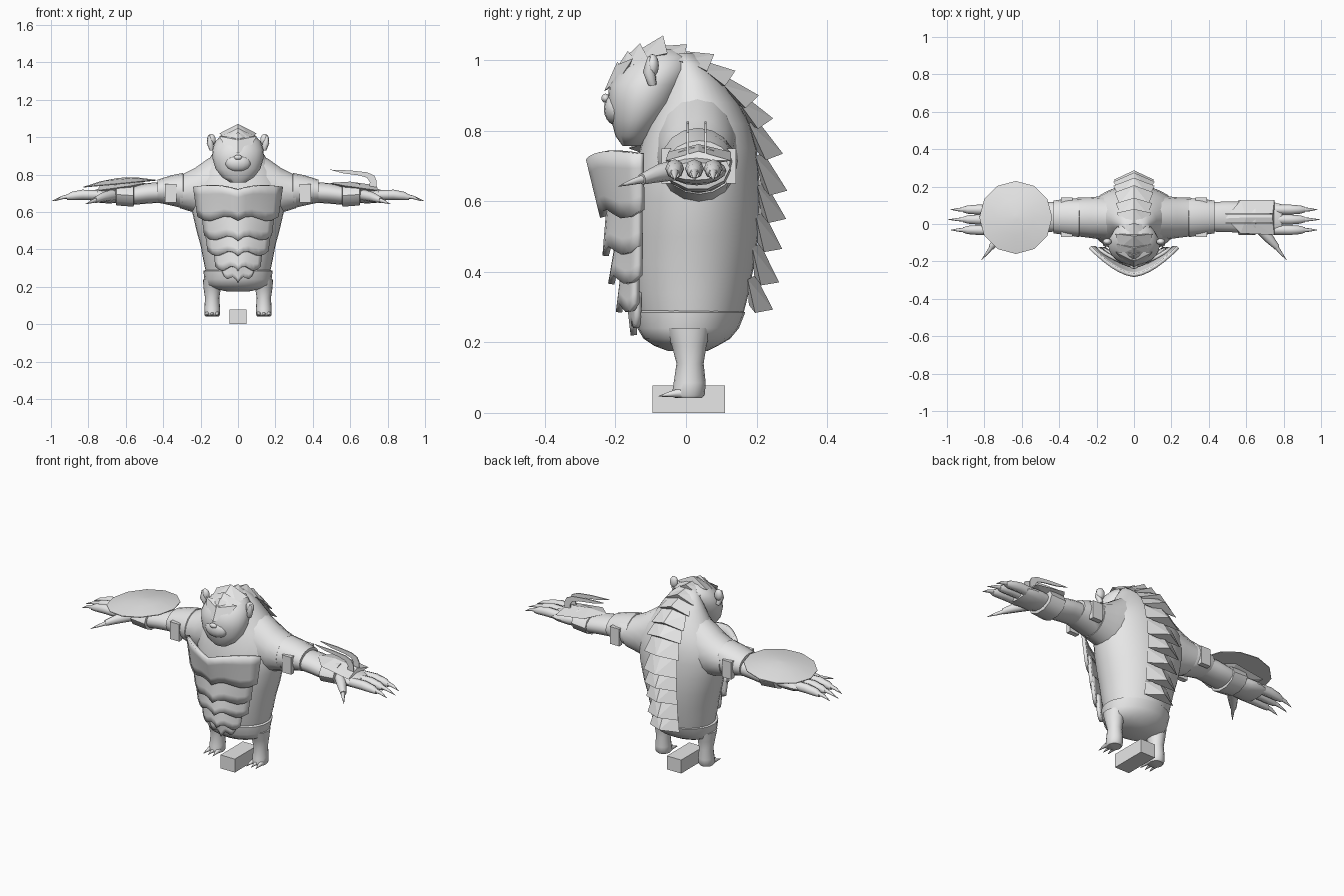
import bpy, bmesh, math
from mathutils import Vector

if "Cube" in bpy.data.objects:
    bpy.data.objects.remove(bpy.data.objects["Cube"])

grey = bpy.data.materials.new("plain_grey")
grey.diffuse_color = (0.8, 0.8, 0.8, 1)
grey.use_nodes = True
grey.node_tree.nodes["Principled BSDF"].inputs["Base Color"].default_value = grey.diffuse_color


def finish(name, bm, smooth=None):
    bmesh.ops.recalc_face_normals(bm, faces=bm.faces)
    me = bpy.data.meshes.new(name)
    bm.to_mesh(me)
    bm.free()
    ob = bpy.data.objects.new(name, me)
    bpy.context.collection.objects.link(ob)
    me.materials.append(grey)
    if smooth:
        bpy.ops.object.select_all(action='DESELECT')
        ob.select_set(True)
        bpy.context.view_layer.objects.active = ob
        bpy.ops.object.shade_smooth_by_angle(angle=math.radians(smooth))
    return ob


def skin(name, rings, smooth=45):
    """Close a stack of equal-length point rings into a solid."""
    bm = bmesh.new()
    rows = [[bm.verts.new(p) for p in r] for r in rings]
    n = len(rows[0])
    for a, b in zip(rows, rows[1:]):
        for i in range(n):
            bm.faces.new((a[i], a[(i + 1) % n], b[(i + 1) % n], b[i]))
    bm.faces.new(rows[0])
    bm.faces.new(rows[-1])
    return finish(name, bm, smooth)


def circle(n):
    return [(math.cos(2 * math.pi * i / n), math.sin(2 * math.pi * i / n)) for i in range(n)]


def stack_z(name, rows, cx=0, n=24):
    """rows: z, half width, front y, back y"""
    return skin(name, [[(cx + w * c, (f + b) / 2 + (b - f) / 2 * s, z) for c, s in circle(n)]
                       for z, w, f, b in rows])


def stack_x(name, side, rows, n=16):
    """rows: x, front y, back y, bottom z, top z"""
    return skin(name, [[(side * x, (f + b) / 2 + (b - f) / 2 * c, (l + t) / 2 + (t - l) / 2 * s)
                        for c, s in circle(n)] for x, f, b, l, t in rows])


def tube(name, pts, n=8):
    """pts: x, y, z, radius; one shared cross-section frame"""
    d = (Vector(pts[-1][:3]) - Vector(pts[0][:3])).normalized()
    u = d.cross(Vector((0, 0, 1))).normalized()
    v = u.cross(d)
    return skin(name, [[Vector(p[:3]) + (u * c + v * s) * p[3] for c, s in circle(n)]
                       for p in pts], 60)


def hull(name, pts):
    bm = bmesh.new()
    for p in pts:
        bm.verts.new(p)
    res = bmesh.ops.convex_hull(bm, input=bm.verts)
    junk = [g for g in res["geom_interior"] if isinstance(g, bmesh.types.BMVert)]
    bmesh.ops.delete(bm, geom=junk, context='VERTS')
    return finish(name, bm)


def ball(name, c, r):
    bm = bmesh.new()
    bmesh.ops.create_uvsphere(bm, u_segments=14, v_segments=10, radius=1)
    for v in bm.verts:
        v.co = Vector((v.co.x * r[0] + c[0], v.co.y * r[1] + c[1], v.co.z * r[2] + c[2]))
    return finish(name, bm, 60)


# torso and pelvis
stack_z("torso", [(.27, .17, -.13, .16), (.34, .185, -.145, .178), (.42, .20, -.152, .193),
                  (.50, .222, -.155, .205), (.60, .245, -.155, .21), (.68, .255, -.147, .207),
                  (.75, .245, -.13, .20), (.82, .205, -.11, .18), (.88, .155, -.085, .148),
                  (.94, .12, -.065, .105), (.99, .085, -.05, .06), (1.02, .05, -.05, .02)], n=32)
stack_z("pelvis", [(.175, .06, -.05, .06), (.19, .13, -.09, .09), (.21, .17, -.12, .125),
                   (.24, .18, -.138, .15), (.285, .185, -.146, .168), (.29, .172, -.135, .158)])

# head, muzzle and nose
stack_z("head", [(.757, .04, -.18, -.13), (.785, .085, -.20, -.095), (.83, .12, -.212, -.06),
                 (.88, .135, -.222, -.02), (.93, .138, -.218, .0), (.975, .122, -.19, .02),
                 (1.01, .09, -.15, .01), (1.032, .04, -.11, -.03)])
ball("muzzle", (0, -.195, .862), (.07, .038, .048))
ball("nose", (0, -.228, .892), (.022, .012, .013))


def plate(name, base, tip, w):
    """Ridged wedge scale lying over the spine; base and tip are (y, z)."""
    b, t = Vector((0, *base)), Vector((0, *tip))
    d = (t - b).normalized()
    inn = Vector((0, -d.z, d.y))
    if inn.dot(Vector((0, -.02, .75)) - b) < 0:
        inn = -inn
    pts = [b, t, b + d * (t - b).length * .6 + inn * .055]
    for s in (-1, 1):
        x = Vector((s * w, 0, 0))
        pts += [b + x * .75 + inn * .025, t + x - d * .015 + inn * .05]
    hull(name, pts)


# back scales
tips = [(.003, 1.045), (.08, 1.017), (.14, .97), (.207, .90), (.247, .835), (.275, .735),
        (.287, .63), (.284, .55), (.273, .465), (.264, .37), (.247, .293)]
bases = [(-.07, 1.04), (.0, 1.025), (.06, .995), (.12, .95), (.165, .90), (.198, .835),
         (.218, .74), (.224, .655), (.22, .57), (.21, .48), (.197, .39)]
for i, (b, t) in enumerate(zip(bases, tips)):
    plate("back_scale", b, t, .085 + .025 * min(i, 4) / 4 - .003 * max(0, i - 5))

# crown scales and pointed brow
for b, t, w in [((-.22, .935), (-.195, .995), .085), ((-.205, .965), (-.165, 1.026), .09),
                ((-.18, 1.0), (-.13, 1.048), .097), ((-.14, 1.025), (-.065, 1.07), .10)]:
    plate("crown_scale", b, t, w)
hull("brow_plate", [(0, -.232, .912), (0, -.20, .985), (0, -.18, .94), (.1, -.15, 1.005),
                    (-.1, -.15, 1.005), (.075, -.18, .96), (-.075, -.18, .96)])


def chest_plate(name, w, top, bot, drop, front_t, front_b, side):
    """Curved belly plate with a scalloped lower edge."""
    bm = bmesh.new()
    cols, rows, grid = 12, 4, []
    for j in range(rows + 1):
        k, line = j / rows, []
        for i in range(cols + 1):
            u = 2 * i / cols - 1
            low = bot - drop * (1 - abs(u)) + .018 * math.sin(abs(u) * math.pi * 2)
            high = top + .015 * math.sin(abs(u) * math.pi) - .015 * (1 - abs(u))
            f = front_t + (front_b - front_t) * k
            line.append(bm.verts.new((u * w * (1 - .1 * k), f + (side - f) * abs(u) ** 1.6,
                                      high + (low - high) * k)))
        grid.append(line)
    for a, b in zip(grid, grid[1:]):
        for i in range(cols):
            bm.faces.new((a[i], a[i + 1], b[i + 1], b[i]))
    ob = finish(name, bm, 40)
    m = ob.modifiers.new("thickness", 'SOLIDIFY')
    m.thickness, m.offset = .018, 0


chest_plate("chest_plate", .235, .735, .575, .02, -.275, -.235, -.125)
chest_plate("upper_belly_plate", .195, .62, .475, .03, -.215, -.228, -.13)
chest_plate("middle_belly_plate", .175, .51, .39, .025, -.19, -.212, -.13)
chest_plate("lower_belly_plate", .13, .42, .31, .025, -.175, -.19, -.14)
chest_plate("groin_plate", .09, .34, .275, .055, -.16, -.148, -.135)

for s in (-1, 1):
    # ears
    ball("ear", (s * .143, -.095, .985), (.024, .018, .032))
    tube("ear_tuft", [(s * .14, -.095, .93, .012), (s * .15, -.105, .97, .018),
                      (s * .155, -.105, 1.01, .004)])
    # shoulder, upper arm, forearm
    stack_x("shoulder", s, [(.08, -.09, .15, .56, .92), (.16, -.085, .15, .57, .885),
                            (.23, -.075, .143, .595, .835), (.31, -.065, .14, .62, .795)])
    stack_x("shoulder_band", s, [(.285, -.06, .13, .63, .79), (.295, -.07, .138, .62, .808),
                                 (.36, -.06, .135, .635, .795), (.43, -.05, .125, .65, .772),
                                 (.432, -.035, .11, .66, .755)])
    stack_x("arm", s, [(.40, -.04, .115, .65, .76), (.48, -.043, .12, .645, .755),
                       (.56, -.045, .12, .638, .74), (.64, -.035, .105, .645, .735)])
    stack_x("wrist_cuff", s, [(.555, -.04, .11, .64, .74), (.56, -.06, .128, .625, .75),
                              (.65, -.058, .125, .632, .755), (.655, -.04, .105, .65, .73)], 10)
    stack_x("palm", s, [(.63, -.035, .10, .65, .73), (.69, -.05, .11, .645, .73),
                        (.75, -.057, .115, .65, .722), (.79, -.05, .105, .66, .71)])
    for y, z in ((-.055, .70), (.128, .70)):
        hull("elbow_pad", [(s * x, y + dy, z + dz) for x in (.33, .39)
                           for dy in (-.014, .014) for dz in (-.05, .05)])
    hull("hand_guard", [(s * x, y, z) for x, y, z in (
        (.49, .03, .755), (.57, .128, .74), (.75, .128, .715), (.75, -.058, .715),
        (.57, -.05, .74), (.60, .035, .762), (.74, .035, .742), (.60, .035, .70))])
    # fingers, thumb and claws
    for y, r in ((-.032, .98), (.024, .995), (.077, .98)):
        tube("finger", [(s * .75, y, .69, .026), (s * .83, y, .692, .027),
                        (s * .89, y, .685, .022), (s * .915, y, .678, .014)])
        tube("finger_claw", [(s * .895, y, .685, .013), (s * .94, y, .677, .009),
                             (s * r, y, .658, .001)])
    tube("thumb", [(s * .67, -.02, .69, .03), (s * .72, -.075, .68, .026),
                   (s * .765, -.125, .663, .016)])
    tube("thumb_claw", [(s * .755, -.115, .665, .013), (s * .785, -.155, .654, .008),
                        (s * .815, -.192, .642, .001)])
    # legs, feet and toe claws
    stack_z("leg", [(.042, .036, -.03, .045), (.05, .042, -.04, .053), (.085, .042, -.035, .056),
                    (.14, .038, -.027, .05), (.19, .046, -.04, .058), (.24, .05, -.06, .07)],
            s * .138, 16)
    for dx in (-.025, 0, .025):
        tube("toe_claw", [(s * .138 + dx, -.015, .056, .014), (s * .138 + dx * 1.1, -.045, .053, .008),
                          (s * .138 + dx * 1.2, -.078, .047, .001)])

# domed twelve-sided shield over one forearm
def shield_ring(r, h):
    return [(-.632 + r * c, .035 + r * q, .752 + .095 * r * c + h) for c, q in circle(12)]


skin("arm_shield", [shield_ring(.02, -.004), shield_ring(.195, -.003), shield_ring(.195, .001),
                    shield_ring(.10, .022), shield_ring(.015, .03)], 30)
hull("shield_mount", [(x, y, z) for x in (-.66, -.60) for y in (0, .07) for z in (.72, .752)])

# twin curved blades on the other wrist
outline = [(.70, .72), (.742, .72), (.74, .77), (.728, .795), (.69, .812), (.60, .822), (.49, .826),
           (.56, .807), (.65, .795), (.69, .783), (.705, .76)]
for y in (.005, .055):
    skin("wrist_blade", [[(x, y + d, z) for x, z in outline] for d in (-.003, .003)], 20)

# floor block
hull("floor_block", [(x, y, z) for x in (-.046, .046) for y in (-.095, .11) for z in (0, .078)])
